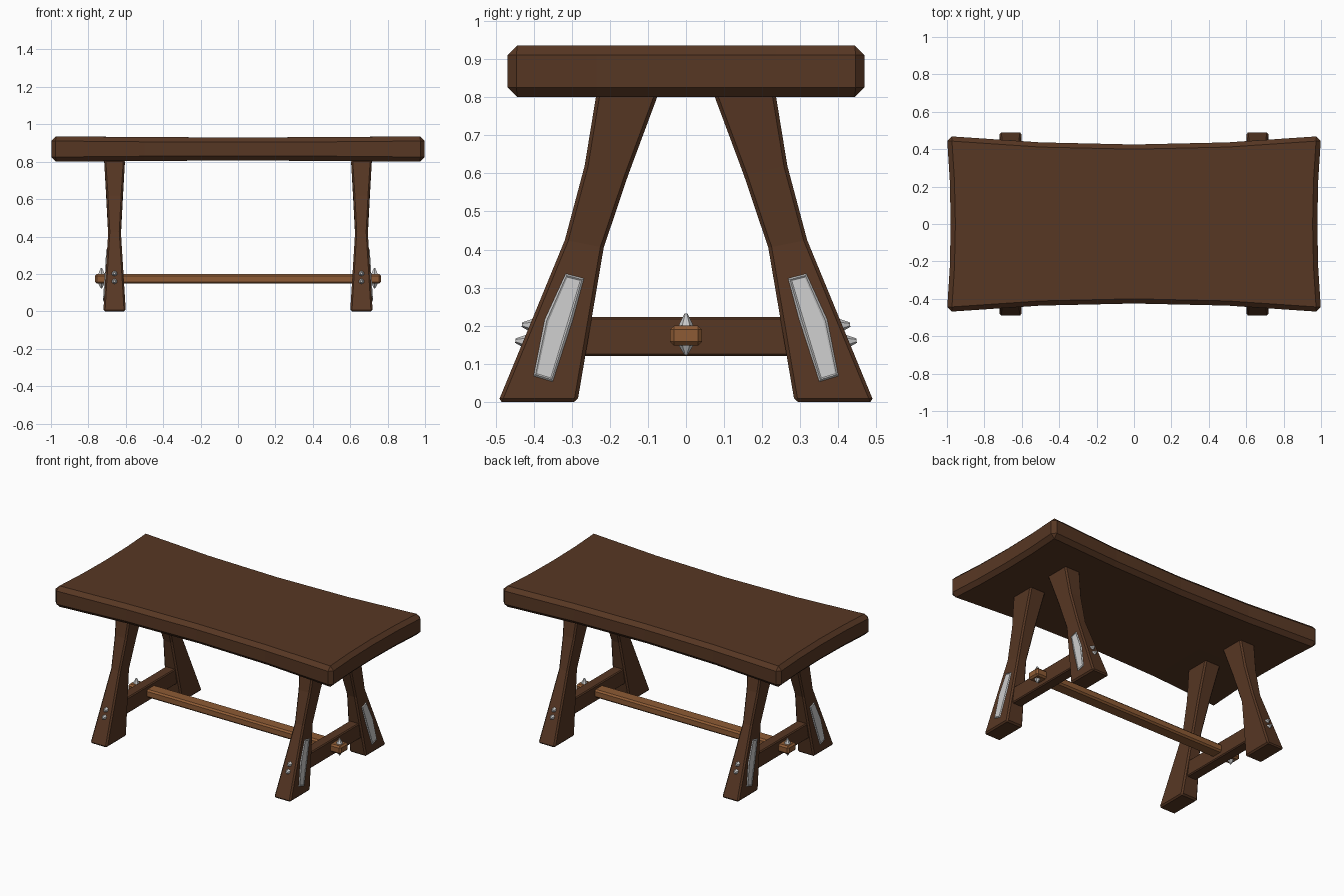
import bpy, bmesh
from mathutils import Matrix, Vector

if "Cube" in bpy.data.objects:
    bpy.data.objects.remove(bpy.data.objects["Cube"])


def material(name, rgb):
    m = bpy.data.materials.new(name)
    m.diffuse_color = (*rgb, 1)
    m.use_nodes = True
    m.node_tree.nodes["Principled BSDF"].inputs["Base Color"].default_value = m.diffuse_color
    return m


DARK = material("dark_wood", (0.095, 0.038, 0.017))
LIGHT = material("light_wood", (0.27, 0.105, 0.035))
LEG_X = 0.66


def finish(name, bm, mat=None, bevel=0, mirror=(False, False, False)):
    bmesh.ops.recalc_face_normals(bm, faces=bm.faces)
    mesh = bpy.data.meshes.new(name)
    bm.to_mesh(mesh)
    bm.free()
    ob = bpy.data.objects.new(name, mesh)
    bpy.context.collection.objects.link(ob)
    if mat:
        mesh.materials.append(mat)
    if bevel:
        b = ob.modifiers.new("bevel", 'BEVEL')
        b.width, b.segments = bevel, 1
        b.limit_method = 'ANGLE'
        b.angle_limit = 0.7
    if any(mirror):
        m = ob.modifiers.new("mirror", 'MIRROR')
        m.use_axis = mirror
        m.use_mirror_merge = False
    return ob


def box(name, lo, hi, mat, bevel, mirror=(False, False, False)):
    lo, hi = Vector(lo), Vector(hi)
    bm = bmesh.new()
    bmesh.ops.create_cube(bm, size=1, matrix=Matrix.Translation((lo + hi) / 2)
                          @ Matrix.Diagonal((*(hi - lo), 1)))
    return finish(name, bm, mat, bevel, mirror)


# Table top: slab with concave edges and a slight waist in thickness
bm = bmesh.new()
bmesh.ops.create_grid(bm, x_segments=4, y_segments=4, size=1)
ext = bmesh.ops.extrude_face_region(bm, geom=bm.faces[:], use_keep_orig=True)
upper = {g for g in ext["geom"] if isinstance(g, bmesh.types.BMVert)}
for v in bm.verts:
    u, w = v.co.x, v.co.y
    z = 0.930 + 0.006 * u * u if v in upper else 0.806 - 0.006 * u * u
    v.co = (u * (0.98 + 0.02 * w * w), w * (0.425 + 0.045 * u * u), z)
finish("table_top", bm, DARK, 0.025)

# Splayed legs: lofted sections (inner y, inner z, outer y, outer z, half width)
sections = [(0.285, 0.0, 0.493, 0.0, 0.06),
            (0.216, 0.405, 0.318, 0.425, 0.034),
            (0.152, 0.595, 0.266, 0.62, 0.044),
            (0.072, 0.81, 0.235, 0.81, 0.056)]
bm = bmesh.new()
rings = []
for yi, zi, yo, zo, h in sections:
    rings.append([bm.verts.new(p) for p in (
        (LEG_X - h, yi, zi), (LEG_X + h, yi, zi),
        (LEG_X + h, yo, zo), (LEG_X - h, yo, zo))])
for a, b in zip(rings, rings[1:]):
    for i in range(4):
        j = (i + 1) % 4
        bm.faces.new((a[i], a[j], b[j], b[i]))
bm.faces.new(rings[0])
bm.faces.new(rings[-1])
finish("legs", bm, DARK, 0.009, (True, True, False))

# Cross beams joining each pair of legs, and the long stretcher
box("cross_beams", (0.625, -0.3, 0.12), (0.695, 0.3, 0.223), DARK, 0.006,
    (True, False, False))
box("stretcher", (-0.765, -0.042, 0.148), (0.765, 0.042, 0.2), LIGHT, 0.01)

# Metal plates on the outer leg faces
outline = [(0.268, 0.324), (0.316, 0.337), (0.371, 0.216),
           (0.400, 0.068), (0.350, 0.053), (0.297, 0.216)]
bm = bmesh.new()
back, front = [], []
for y, z in outline:
    x = 0.704 + (0.335 - z) * 0.065
    back.append(bm.verts.new((x - 0.022, y, z)))
    front.append(bm.verts.new((x - 0.005, y, z)))
bm.faces.new(back)
face = bm.faces.new(front)
for i in range(6):
    j = (i + 1) % 6
    bm.faces.new((back[i], back[j], front[j], front[i]))
bmesh.ops.recalc_face_normals(bm, faces=bm.faces)
bmesh.ops.inset_region(bm, faces=[face], thickness=0.006, depth=0.005)
bmesh.ops.inset_region(bm, faces=[face], thickness=0.005, depth=-0.003)
finish("leg_plates", bm, None, 0, (True, True, False))


def stud(bm, base, direction, r1, r2, length):
    rot = Vector(direction).to_track_quat('Z', 'Y').to_matrix().to_4x4()
    bmesh.ops.create_cone(
        bm, cap_ends=True, segments=6, radius1=r1, radius2=r2, depth=length,
        matrix=Matrix.Translation(base) @ rot
        @ Matrix.Translation((0, 0, length / 2)))


# Pointed bolts on the outer edges of the legs
bm = bmesh.new()
for y, z in ((0.402, 0.2), (0.419, 0.158)):
    stud(bm, (LEG_X, y, z), (0, 1, 0.1), 0.019, 0.006, 0.029)
finish("leg_bolts", bm, None, 0, (True, True, False))

# Pins above and below the stretcher ends
bm = bmesh.new()
stud(bm, (0.73, 0, 0.195), (0, 0, 1), 0.022, 0.004, 0.037)
stud(bm, (0.73, 0, 0.153), (0, 0, -1), 0.022, 0.004, 0.03)
finish("stretcher_pins", bm, None, 0, (True, False, False))
